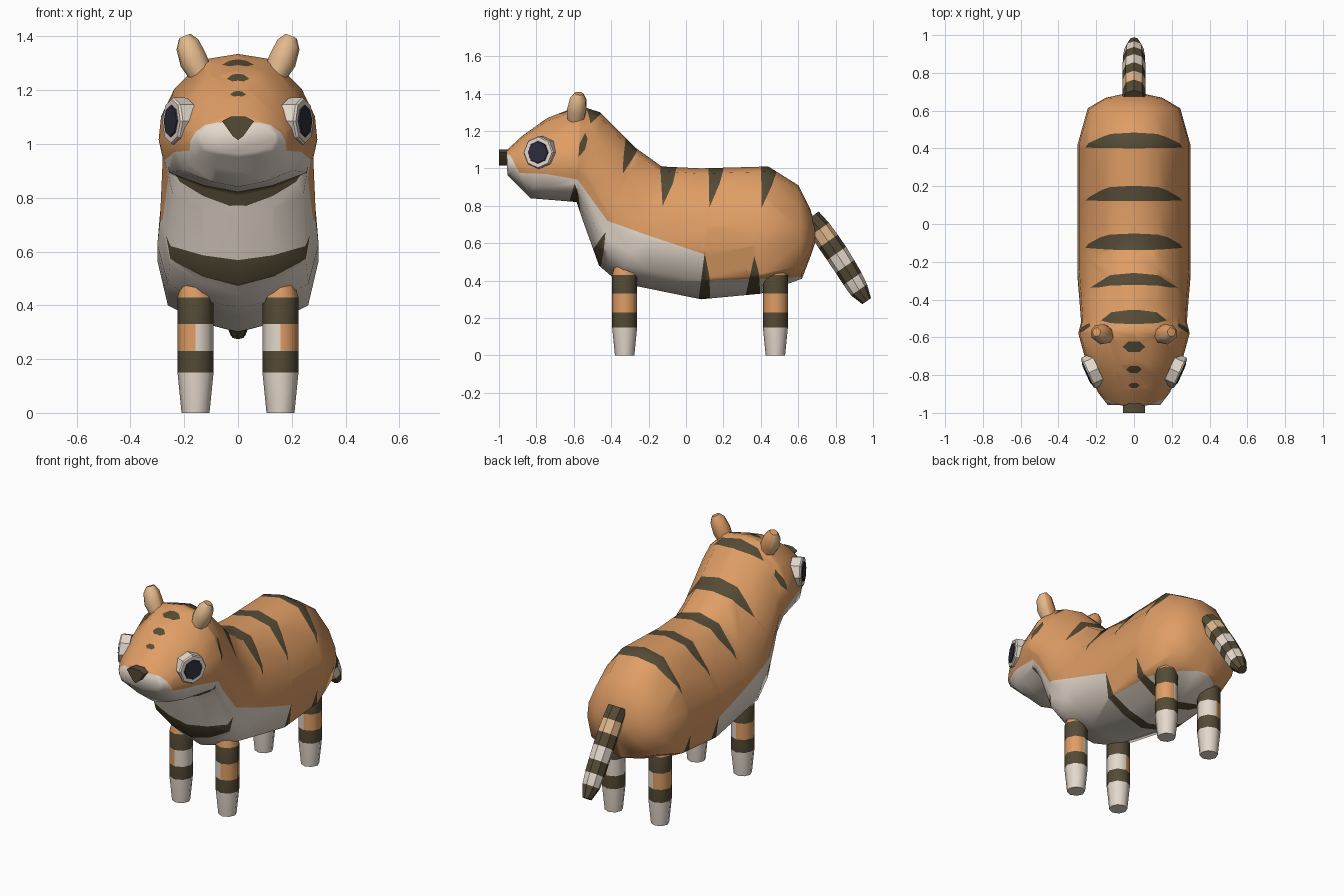
import bpy, bmesh, math
from mathutils import Vector

cube = bpy.data.objects.get("Cube")
if cube:
    bpy.data.objects.remove(cube, do_unlink=True)


def material(name, rgb):
    m = bpy.data.materials.new(name)
    m.use_nodes = True
    m.diffuse_color = (*rgb, 1)
    bsdf = next(n for n in m.node_tree.nodes if n.type == 'BSDF_PRINCIPLED')
    bsdf.inputs["Base Color"].default_value = (*rgb, 1)
    bsdf.inputs["Roughness"].default_value = 0.9
    return m


MATS = [material("orange_fur", (0.74, 0.34, 0.13)),
        material("cream_fur", (0.78, 0.69, 0.60)),
        material("dark_stripe", (0.09, 0.07, 0.037)),
        material("tan_fur", (0.76, 0.48, 0.26)),
        material("pupil_navy", (0.025, 0.025, 0.045))]
ORANGE, CREAM, DARK, TAN, PUPIL = range(5)


def finish(name, bm, angle=40):
    bmesh.ops.recalc_face_normals(bm, faces=bm.faces[:])
    me = bpy.data.meshes.new(name)
    bm.to_mesh(me)
    bm.free()
    for m in MATS:
        me.materials.append(m)
    me.shade_smooth()
    me.set_sharp_from_angle(angle=math.radians(angle))
    ob = bpy.data.objects.new(name, me)
    bpy.context.scene.collection.objects.link(ob)
    return ob


def loft(rings, bands):
    """Skin a list of closed rings; bands gives the material between rings."""
    bm = bmesh.new()
    vs = [[bm.verts.new(p) for p in r] for r in rings]
    n = len(vs[0])
    for i, mat in enumerate(bands):
        for k in range(n):
            j = (k + 1) % n
            f = bm.faces.new((vs[i][k], vs[i][j], vs[i + 1][j], vs[i + 1][k]))
            f.material_index = mat
    bm.faces.new(vs[0]).material_index = bands[0]
    bm.faces.new(vs[-1]).material_index = bands[-1]
    return bm


def tube(path, bands, sides=8):
    """Straight-ish tube through (x, y, z, radius) points."""
    pts = [Vector(p[:3]) for p in path]
    q = (pts[-1] - pts[0]).to_track_quat('Z', 'Y')
    ang = [2 * math.pi * k / sides for k in range(sides)]
    rings = [[p + q @ Vector((s[3] * math.cos(a), s[3] * math.sin(a), 0)) for a in ang]
             for p, s in zip(pts, path)]
    return loft(rings, bands)


def paint(bm, poly, mat, axes=(1, 2), min_z=0.0):
    """Cut a convex polygon, seen along one axis, into the mesh and colour it."""
    u, v = axes
    edges = list(zip(poly, poly[1:] + poly[:1]))
    if sum(a[0] * b[1] - b[0] * a[1] for a, b in edges) < 0:
        edges = [(b, a) for a, b in edges]
    planes = []
    for a, b in edges:
        no = Vector((0, 0, 0))
        no[u], no[v] = a[1] - b[1], b[0] - a[0]
        co = Vector((0, 0, 0))
        co[u], co[v] = a
        planes.append((co, no.normalized()))

    def touched():
        return [f for f in bm.faces if f.calc_center_median().z > min_z and
                all(max((w.co - co).dot(no) for w in f.verts) > 1e-4 for co, no in planes)]

    for co, no in planes:
        faces = touched()
        geom = (faces + list({e for f in faces for e in f.edges})
                + list({w for f in faces for w in f.verts}))
        if faces:
            bmesh.ops.bisect_plane(bm, geom=geom, dist=1e-5, plane_co=co, plane_no=no)
    for f in touched():
        c = f.calc_center_median()
        if all((c - co).dot(no) > 0 for co, no in planes):
            f.material_index = mat


# Body and head: one skin of tilted rings (top y, top z, bottom y, bottom z, half width)
SECTION = [(0, 0), (.43, .04), (.8, .25), (.97, .45), (1, .62), (.87, .857), (.45, .95), (0, 1)]
BODY = [(-.96, 1.095, -.955, .965, .14), (-.88, 1.17, -.90, .91, .19),
        (-.74, 1.27, -.83, .84, .235), (-.57, 1.335, -.585, .82, .295),
        (-.46, 1.30, -.555, .73, .28), (-.27, 1.11, -.465, .48, .29),
        (-.13, 1.01, -.36, .39, .30), (.08, 1.0, .08, .30, .30),
        (.44, 1.01, .40, .33, .30), (.60, .91, .62, .41, .245),
        (.665, .78, .67, .54, .15), (.69, .70, .69, .60, .05)]
outline = SECTION + [(-w, t) for w, t in SECTION[-2:0:-1]]
rings = [[Vector((w * hw, ty + (by - ty) * t, tz + (bz - tz) * t)) for w, t in outline]
         for ty, tz, by, bz, hw in BODY]
body = loft(rings, [ORANGE] * (len(rings) - 1))

# Cream muzzle, throat, chest and belly below a side-on border line
BORDERS = [[(-1.0, 1.10), (-.94, 1.07), (-.89, .975), (-.75, .97), (-.58, .94),
            (-.42, .72), (-.2, .64), (.1, .54)],
           [(.1, .40), (.63, .42)]]
for line in BORDERS:
    for a, b in zip(line, line[1:]):
        paint(body, [a, b, (b[0], .2), (a[0], .2)], CREAM)

# Wedge stripes over the back, neck and underside
STRIPES = [[(-.54, 1.36), (-.45, 1.33), (-.455, 1.29), (-.51, 1.24)],
           [(-.575, 1.06), (-.57, 1.13), (-.54, 1.19), (-.525, 1.16), (-.54, 1.10)],
           [(-.33, 1.20), (-.25, 1.12), (-.28, 1.06), (-.345, .96), (-.335, 1.05)],
           [(-.14, 1.05), (-.04, 1.05), (-.07, .92), (-.125, .80)],
           [(.12, 1.05), (.215, 1.05), (.18, .92), (.125, .79)],
           [(.40, 1.05), (.50, 1.03), (.46, .91), (.405, .79)],
           [(-.63, .80), (-.565, .77), (-.575, .86), (-.595, .92)],
           [(-.51, .55), (-.46, .45), (-.44, .56), (-.43, .66)],
           [(.065, .28), (.13, .28), (.125, .42), (.10, .55)],
           [(.31, .28), (.40, .28), (.39, .44), (.365, .53)]]
for s in STRIPES:
    paint(body, s, DARK)

# Small forehead marks
for y, w, d in ((-.65, .06, .028), (-.77, .042, .018), (-.855, .03, .013)):
    paint(body, [(-w, y), (-w / 2, y - d), (w / 2, y - d), (w, y),
                 (w / 2, y + d), (-w / 2, y + d)], DARK, axes=(0, 1), min_z=1.1)
finish("body", body, 70)

# Nose wedge
nose = bmesh.new()
shape = [(-.066, 1.085), (-.03, 1.102), (.03, 1.102), (.066, 1.085), (.022, 1.03), (0, 1.015), (-.022, 1.03)]
front = nose.faces.new([nose.verts.new((x * .9, -1.0, z)) for x, z in shape])
back = bmesh.ops.extrude_face_region(nose, geom=[front])["geom"]
for v in [g for g in back if isinstance(g, bmesh.types.BMVert)]:
    v.co.y = -.94
if front.is_valid is False or len(nose.faces) < 9:
    nose.faces.new([v for v in nose.verts if v.co.y < -.99][:7])
for f in nose.faces:
    f.material_index = DARK
finish("nose", nose, 30)

# Tail with bands
tail = tube([(0, .66, .735, .06), (0, .715, .675, .06), (0, .76, .61, .062), (0, .805, .545, .062),
             (0, .85, .475, .06), (0, .89, .41, .058), (0, .925, .35, .052), (0, .966, .29, .028)],
            [DARK, TAN, DARK, CREAM, DARK, CREAM, DARK])
finish("tail", tail)

for side, s in (("left", 1), ("right", -1)):
    # Legs: cream foot, dark bands, mid band orange outside and cream inside
    for end, y in (("front", -.328), ("rear", .478)):
        x = .158 * s
        leg = tube([(x, y, 0, .052), (x, y, .15, .067), (x, y, .23, .067), (x, y, .33, .067),
                    (x, y, .43, .067), (x, y, .49, .05)], [CREAM, DARK, ORANGE, DARK, ORANGE])
        for f in leg.faces:
            c = f.calc_center_median()
            if f.material_index == ORANGE and c.z < .4 and abs(c.x) < abs(x):
                f.material_index = CREAM
        finish(f"{end}_{side}_leg", leg, 50)

    # Ears: tan at the front, orange behind
    ear = tube([(.125 * s, -.59, 1.23, .04), (.165 * s, -.585, 1.31, .054),
                (.188 * s, -.577, 1.37, .046), (.198 * s, -.572, 1.40, .024)], [ORANGE] * 3, 8)
    bmesh.ops.recalc_face_normals(ear, faces=ear.faces[:])
    ear.normal_update()
    for f in ear.faces:
        if f.normal.y < -.2 or f.normal.x * s > .5:
            f.material_index = TAN
    finish(f"{side}_ear", ear, 50)

    # Eyes: octagonal discs lying on the cheeks
    out = Vector((.91 * s, -.41, .03)).normalized()
    mid = Vector((.228 * s, -.782, 1.085))
    for name, r, depth, mat in (("eye_white", .088, .022, CREAM), ("pupil", .062, .027, PUPIL)):
        a, b = mid - out * .04, mid + out * depth
        disc = tube([(*a, r), (*(mid + out * (depth - .008)), r), (*b, r * .93)], [mat, mat])
        finish(f"{side}_{name}", disc, 30)
